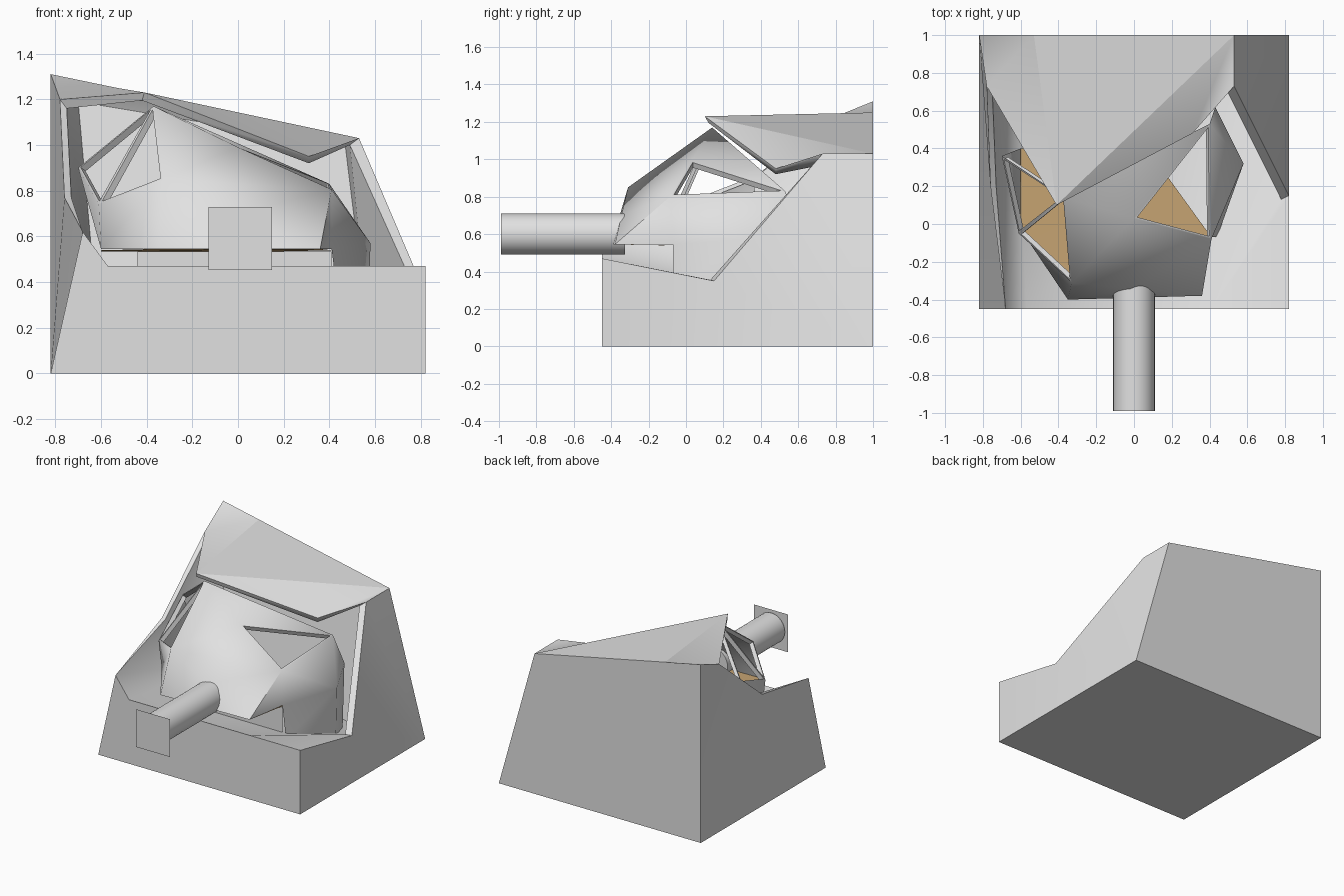
import bpy, bmesh, math

if "Cube" in bpy.data.objects:
    bpy.data.objects.remove(bpy.data.objects["Cube"])

def material(name, rgb):
    m = bpy.data.materials.new(name)
    m.diffuse_color = (*rgb, 1)
    m.use_nodes = True
    m.node_tree.nodes["Principled BSDF"].inputs["Base Color"].default_value = m.diffuse_color
    return m

GREY = material("light grey", (0.755, 0.755, 0.755))
TAN = material("tan", (0.56, 0.365, 0.165))

def smooth(ob, angle):
    bpy.ops.object.select_all(action='DESELECT')
    ob.select_set(True)
    bpy.context.view_layer.objects.active = ob
    bpy.ops.object.shade_smooth_by_angle(angle=math.radians(angle))

def build(name, pts, faces, mat, windows=(), angle=40):
    """Named points and faces given as strings of point letters; windows are framed holes."""
    bm = bmesh.new()
    v = {k: bm.verts.new(p) for k, p in pts.items()}
    for f in faces.split():
        bm.faces.new([v[c] for c in f])
    holes = [bm.faces.new([v[c] for c in f]) for f in windows]
    bm.normal_update()
    if holes:
        bmesh.ops.inset_individual(bm, faces=holes, thickness=0.02)
        # turn each opening inwards to give the frame some depth
        ext = bmesh.ops.extrude_discrete_faces(bm, faces=holes)['faces']
        bm.normal_update()
        for f in ext:
            bmesh.ops.translate(bm, verts=f.verts, vec=-0.03 * f.normal)
        bmesh.ops.delete(bm, geom=ext, context='FACES')
    bmesh.ops.triangulate(bm, faces=[f for f in bm.faces if len(f.verts) > 4])
    me = bpy.data.meshes.new(name)
    bm.to_mesh(me)
    bm.free()
    ob = bpy.data.objects.new(name, me)
    bpy.context.collection.objects.link(ob)
    me.materials.append(mat)
    smooth(ob, angle)
    return ob

# Casing: outer corners (a-q), lip of the opening (G-O), cavity (R-U)
casing = dict(
    a=(-.82, -.45, 0), b=(.82, -.45, 0), c=(.82, 1, 0), d=(-.82, 1, 0),
    e=(-.82, 1, 1.31), q=(-.53, 1, 1.25), f=(.53, 1, 1.03), g=(.53, .73, 1.03),
    h=(.31, .48, .95), i=(-.41, .10, 1.23), j=(-.78, .73, 1.20),
    k=(-.76, .20, .77), l=(-.68, -.45, .62), m=(-.57, -.45, .47),
    p=(.41, -.45, .47), n=(.82, -.45, .47), o=(.82, .15, .35),
    G=(.49, .71, 1.0), H=(.31, .48, .92), I=(-.42, .12, 1.195),
    J=(-.75, .70, 1.16), K=(-.73, .20, .77), O=(.78, .13, .355),
    R=(-.70, .85, 1.19), S=(.47, .85, .995), T=(.58, .70, .10), U=(-.62, .70, .30))
build("casing", casing,
      "dcba abnpml bco bon cfgo dqfc deq "         # base and outer walls
      "jqe jiq iqf ihf hgf dalk dkj dje "          # roof and left wall
      "ghHG hiIH ijJI jkKJ klK goOG "              # lip
      "pnoO pOT mpT mTU GOT lmU KlU JKU JUR "      # deck and cavity walls
      "IJR IRS ISH HSG GST RUTS", GREY, angle=60)

# Turret shell with three framed triangular windows
turret = dict(
    a=(-.60, -.03, .545), b=(-.35, -.40, .545), c=(.36, -.38, .545), d=(.41, -.07, .545),
    e=(-.61, -.05, .74), f=(-.33, -.31, .85), g=(-.37, .14, 1.17),
    h=(0, .03, .99), i=(.41, -.08, .805), j=(.40, .53, .83), k=(-.70, .36, .90),
    l=(.43, .62, .60), m=(.58, .32, .57), n=(.44, -.07, .30), o=(.57, .32, .17),
    p=(.43, .60, .14), q=(-.60, .40, .545), v=(0, -.345, .70))
build("turret", turret,
      "abfe bcv bvf vci fvi fih fhg cdi hjg aekq "
      "dnmi nom imj jml mopl",
      GREY, windows=("efg", "keg", "hij"), angle=58)

# Tan plate closing the underside of the turret, dropping slightly to the rear
plate = dict(a=(-.60, -.03, .539), b=(-.35, -.40, .545), c=(.36, -.38, .545),
             d=(.41, -.07, .539), e=(.12, .33, .533), f=(-.60, .40, .533))
build("turret_floor", plate, "abcdef", TAN, angle=30)

# Neck between turret and deck
neck = {}
for low, x, y in (("a", -.44, -.07), ("b", .41, -.07), ("c", .12, .33), ("d", -.44, .33)):
    neck[low], neck[low.upper()] = (x, y, .22), (x, y, .533)
build("turret_neck", neck, "abBA bcCB cdDC daAD", GREY)

# Barrel
bpy.ops.mesh.primitive_cylinder_add(vertices=32, radius=.11, depth=.665,
                                    location=(0, -.6575, .60),
                                    rotation=(math.pi / 2, 0, 0))
barrel = bpy.context.object
barrel.name = "barrel"
barrel.data.materials.append(GREY)
smooth(barrel, 40)

# Thin square plate in front of the muzzle
bpy.ops.mesh.primitive_plane_add(size=.277, location=(.01, -1, .59),
                                 rotation=(math.pi / 2, 0, 0))
muzzle = bpy.context.object
muzzle.name = "muzzle_plate"
muzzle.data.materials.append(GREY)
